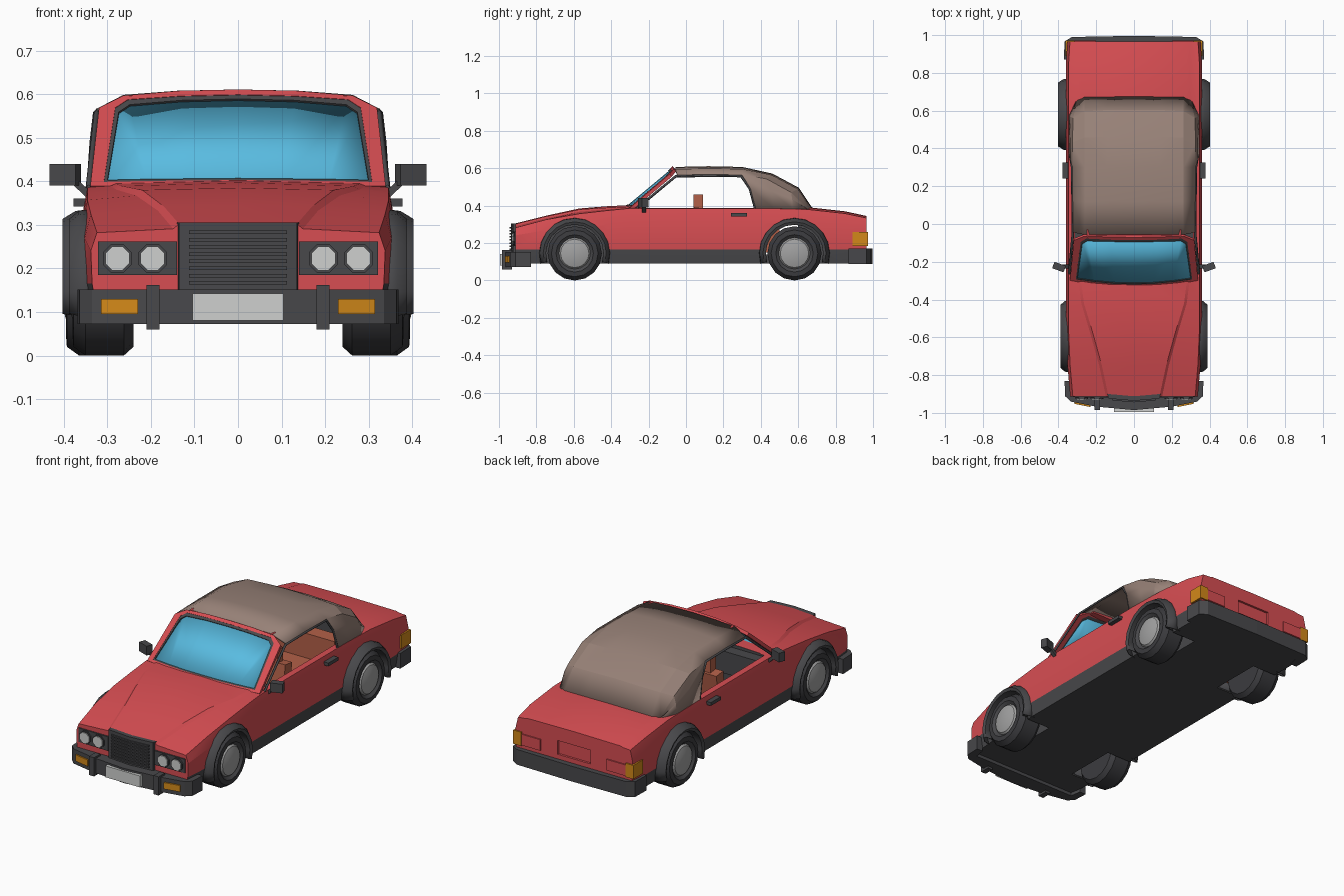
import bpy, bmesh, math
from mathutils import Matrix, Vector

if "Cube" in bpy.data.objects:
    bpy.data.objects.remove(bpy.data.objects["Cube"])

# ---------- colours ----------
def colour(name, r, g, b):
    m = bpy.data.materials.new(name)
    m.diffuse_color = (r, g, b, 1)
    m.use_nodes = True
    m.node_tree.nodes["Principled BSDF"].inputs["Base Color"].default_value = m.diffuse_color
    return m

RED = colour("red paint", .68, .075, .085)
DARK = colour("dark trim", .065, .065, .07)
TYRE = colour("tyre rubber", .045, .045, .05)
TAN = colour("tan fabric", .31, .22, .185)
GLASS = colour("blue glass", .1, .5, .75)
LIGHT = colour("pale grey", .62, .63, .62)
HUB = colour("hub grey", .36, .36, .36)
AMBER = colour("amber", .65, .25, .01)
SEAT = colour("seat leather", .45, .118, .065)

# ---------- helpers ----------
def make(name, verts, faces, mats, rule=None, smooth=None, thick=0):
    me = bpy.data.meshes.new(name)
    bm = bmesh.new()
    vs = [bm.verts.new(v) for v in verts]
    for f in faces:
        bm.faces.new([vs[i] for i in f])
    bmesh.ops.remove_doubles(bm, verts=bm.verts, dist=1e-5)
    bmesh.ops.recalc_face_normals(bm, faces=bm.faces)
    bm.to_mesh(me)
    bm.free()
    ob = bpy.data.objects.new(name, me)
    bpy.context.collection.objects.link(ob)
    for m in mats:
        me.materials.append(m)
    if rule:
        for p in me.polygons:
            p.material_index = rule(p)
    if thick:
        s = ob.modifiers.new("thickness", 'SOLIDIFY')
        s.thickness, s.offset = thick, 0
    if smooth:
        soften(ob, smooth)
    return ob

def soften(ob, deg):
    bpy.ops.object.select_all(action='DESELECT')
    ob.select_set(True)
    bpy.context.view_layer.objects.active = ob
    bpy.ops.object.shade_smooth_by_angle(angle=math.radians(deg))

def prism(name, plan, z0, z1, mat):
    """Plan outline (x, y) raised from z0 to z1."""
    n = len(plan)
    v = [(x, y, z) for z in (z0, z1) for x, y in plan]
    f = [(i, (i + 1) % n, n + (i + 1) % n, n + i) for i in range(n)]
    return make(name, v, f + [tuple(range(n)), tuple(range(n, 2 * n))], [mat])

def full(half):
    """Mirror a half plan; points on the centre line are kept once."""
    return half + [(-x, y) for x, y in reversed(half) if x > 0]

def box(name, x0, x1, y0, y1, z0, z1, mat):
    return prism(name, [(x0, y0), (x1, y0), (x1, y1), (x0, y1)], z0, z1, mat)

def both(fn, name, *args):
    for side, s in (("right", 1), ("left", -1)):
        fn(f"{side}_{name}", s, *args)

def lathe(name, prof, cy, cz, s, mats, a0=0, a1=360, n=14, rule=None, thick=0, smooth=35):
    """Spin (radius, x) points about the x axis."""
    k = len(prof)
    v = []
    for i in range(n + 1):
        a = math.radians(a0 + (a1 - a0) * i / n)
        v += [(s * x, cy + r * math.cos(a), cz + r * math.sin(a)) for r, x in prof]
    f = [(i*k+j, i*k+j+1, (i+1)*k+j+1, (i+1)*k+j) for i in range(n) for j in range(k - 1)]
    me_faces = []
    for q in f:   # points on the axis collapse to triangles
        if prof[q[0] % k][0] == 0:
            q = (q[0], q[1], q[2])
        elif prof[q[1] % k][0] == 0:
            q = (q[0], q[1], q[3])
        me_faces.append(q)
    return make(name, v, me_faces, mats, rule, smooth, thick)

# ---------- body shell: y, half width, edge z, crease x, crease z, centre z ----------
stations = [(-.912, .338, .282, .135, .302, .305), (-.75, .352, .325, .17, .342, .346),
            (-.57, .36, .357, .22, .38, .385), (-.42, .36, .374, .265, .389, .397),
            (-.30, .36, .386, .28, .395, .403), (0, .36, .386, .28, .388, .39),
            (.4, .36, .386, .28, .388, .39), (.65, .36, .38, .28, .389, .392),
            (.85, .36, .358, .28, .367, .37), (.965, .353, .334, .28, .342, .345)]
verts, faces = [], []
for y, w, ze, xc, zc, zm in stations:
    half = [(0, .09), (w - .015, .09), (w - .003, .165), (w, .165 + .65 * (ze - .165)),
            (w - .014, ze), (xc + .014, zc + .55 * (ze - zc)), (xc, zc), (0, zm)]
    ring = half + [(-x, z) for x, z in reversed(half) if x > 0]
    verts += [(x, y, z) for x, z in ring]
n = len(ring)
for i in range(len(stations) - 1):
    faces += [(i*n+j, i*n+(j+1) % n, (i+1)*n+(j+1) % n, (i+1)*n+j) for j in range(n)]
last = len(verts) - n
faces += [tuple(range(n)), tuple(range(last, last + n))]
body = make("body", verts, faces, [RED, DARK],
            lambda p: 1 if p.center.z < .15 and abs(p.normal.y) < .9 else 0)

# cut wheel wells, cabin and rear plate recess
WHEELS = [("front", -.595, 0), ("rear", .58, .015)]
cutters = [box("cabin_cut", -.312, .312, -.23, .6, .14, .6, DARK),
           box("recess_cut", -.1, .1, .953, 1.1, .195, .27, RED)]
for _, y, _ in WHEELS:
    for s in (1, -1):
        cutters.append(lathe("well_cut", [(0, .2), (.157, .2), (.157, .5), (0, .5)],
                             y, .145, s, [DARK], n=20))
for c in cutters:
    idx = 0 if c.name.startswith("recess") else 1
    c.data.materials.clear()
    c.data.materials.append(RED)
    c.data.materials.append(DARK)
    for p in c.data.polygons:
        p.material_index = idx
    m = body.modifiers.new("cut", 'BOOLEAN')
    m.operation, m.object, m.solver = 'DIFFERENCE', c, 'EXACT'
    bpy.context.view_layer.objects.active = body
    bpy.ops.object.modifier_apply(modifier=m.name)
    bpy.data.objects.remove(c)
soften(body, 18)

# ---------- wheels and arches ----------
def wheel(name, s, y, dx):
    prof = [(0, .24), (.125, .24), (.145, .262), (.145, .35), (.125, .378), (.1, .38),
            (.084, .366), (.076, .376), (.045, .385), (0, .387)]
    def rule(p):
        r = math.hypot(p.center.y - y, p.center.z - .145)
        if abs(p.center.x) < .3 + dx:
            return 0
        return 2 if r < .079 else 1 if r < .108 else 0
    lathe(name, [(r, x + dx) for r, x in prof], y, .145, s, [TYRE, DARK, HUB], n=16, rule=rule)

def arch(name, s, y, dx):
    prof = [(.155, .22), (.155, .38 + dx), (.168, .386 + dx), (.185, .365 + dx / 2), (.19, .33)]
    lathe(name, prof, y, .145, s, [DARK], -17, 197, 12, thick=.004)

for end, y, dx in WHEELS:
    both(wheel, end + "_wheel", y, dx)
    both(arch, end + "_arch", y, dx)

# ---------- windscreen ----------
def screen(x, z):
    return (x, -.322 + (z - .39) * 1.2 + .03 * (x / .3) ** 2, z)

def outline(xb, zb, xs, zs, xt, zt, top):
    h = [(0, zb + .004), (xb * .35, zb + .003), (xb * .7, zb + .002), (xb, zb),
         (xs, zs), (xt, zt), (xt * .52, top - .003), (0, top)]
    return [screen(x, z) for x, z in h] + [screen(-x, z) for x, z in h[6:0:-1]]

rings = [outline(.338, .382, .318, .562, .262, .59, .604),
         outline(.307, .392, .281, .562, .252, .581, .592),
         outline(.299, .397, .273, .553, .248, .57, .583)]
strip = [(i, (i + 1) % 14, 14 + (i + 1) % 14, 14 + i) for i in range(14)]
make("windscreen_frame", rings[0] + rings[1], strip, [RED], thick=.018)
make("windscreen_seal", rings[1] + rings[2], strip, [DARK], thick=.016)
pane = [(0, 1, 6, 7), (1, 2, 5, 6), (2, 3, 4, 5), (0, 13, 8, 7), (13, 12, 9, 8), (12, 11, 10, 9)]
make("windscreen_glass", rings[2], pane, [GLASS], smooth=30, thick=.006)
box("roof_header", -.25, .25, -.068, -.03, .58, .597, RED)

# ---------- fabric roof: centre (y, z), edge (x, y, z), base (y, z) ----------
roof = [((-.055, .602), (.32, -.045, .56), None), ((.12, .606), (.322, .12, .562), None),
        ((.30, .602), (.323, .30, .562), (.372, .384)), ((.46, .567), (.323, .43, .54), (.47, .384)),
        ((.60, .492), (.318, .56, .468), (.57, .382)), ((.672, .384), (.30, .65, .38), (.65, .38))]
verts, faces = [], []
for (yc, zc), (xe, ye, ze), base in roof:
    half = [(0, yc, zc), (.14, yc, zc - .003), (.262, yc - .15 * abs(yc - ye), zc - .28 * (zc - ze)), (xe, ye, ze)]
    yb, zb = base or (ye, ze)
    xb = .34 if yb < .6 else xe
    half += [((xe + xb) / 2 + .003, ye + .62 * (yb - ye), ze + .4 * (zb - ze)), (xb, yb, zb)]
    verts += half + [(-x, y, z) for x, y, z in half]
for i in range(len(roof) - 1):
    for j in range(5 if i >= 2 else 3):
        for o in (0, 6):
            a, b = i * 12 + o + j, (i + 1) * 12 + o + j
            last_side = i == len(roof) - 2 and j >= 3
            if last_side and j == 4:
                faces.append((a, a + 1, b))
            elif last_side:
                faces.append((a, a + 1, b))
            else:
                faces.append((a, a + 1, b + 1, b))
make("fabric_roof", verts, faces, [TAN], smooth=16, thick=.01)

# dark trim round each side opening
def side_trim(name, s):
    cu = bpy.data.curves.new(name, 'CURVE')
    cu.dimensions, cu.bevel_depth, cu.bevel_resolution = '3D', .007, 0
    pts = [(.343, -.262, .386), (.324, -.055, .557), (.325, .12, .56), (.326, .295, .558),
           (.334, .342, .49), (.341, .37, .386)]
    sp = cu.splines.new('POLY')
    sp.points.add(len(pts) - 1)
    for p, (x, y, z) in zip(sp.points, pts):
        p.co = (s * x, y, z, 1)
    cu.materials.append(DARK)
    bpy.context.collection.objects.link(bpy.data.objects.new(name, cu))
both(side_trim, "window_trim")

# ---------- cabin ----------
def front_seat(name, s):
    x = s * .155
    box(name + "_cushion", x - .1, x + .1, -.14, .07, .15, .24, SEAT)
    back = box(name + "_back", x - .1, x + .1, -.03, .03, 0, .19, SEAT)
    back.location, back.rotation_euler = (0, .05, .2), (-.12, 0, 0)
    box(name + "_headrest", x - .055, x + .055, .04, .09, .375, .46, SEAT)
both(front_seat, "seat")
box("rear_bench", -.29, .29, .26, .45, .15, .25, SEAT)
box("rear_backrest", -.29, .29, .42, .5, .2, .384, SEAT)
box("dashboard", -.311, .311, -.235, -.17, .26, .38, DARK)

# ---------- nose ----------
prism("grille", full([(0, -.936), (.135, -.924), (.14, -.9)]), .14, .305, DARK)
for i in range(8):
    z = .163 + i * .0165
    prism("grille_slat", full([(0, -.944), (.113, -.934), (.113, -.915)]), z, z + .008, DARK)

def headlights(name, s):
    prism(name + "_panel", [(s * x, y) for x, y in
          [(.14, -.921), (.322, -.917), (.322, -.9), (.14, -.9)]], .185, .262, DARK)
    for x in (.196, .277):
        for part, r, y, m in (("bezel", .036, -.926, DARK), ("lamp", .03, -.931, LIGHT)):
            pts = [(s * x + r * math.cos(math.pi * (i + .5) / 4), yy, .223 + r * math.sin(math.pi * (i + .5) / 4))
                   for yy in (y, -.905) for i in range(8)]
            f = [(i, (i + 1) % 8, 8 + (i + 1) % 8, 8 + i) for i in range(8)]
            make(f"{name}_{part}", pts, f + [tuple(range(8)), tuple(range(8, 16))], [m])
both(headlights, "headlight")

# ---------- bumpers ----------
prism("front_bumper", full([(0, -.985), (.2, -.967), (.335, -.94), (.364, -.912), (.368, -.83),
                            (.33, -.83), (.32, -.89), (0, -.89)]), .072, .152, DARK)
prism("rear_bumper", full([(0, .996), (.33, .99), (.368, .965), (.371, .87),
                           (.33, .87), (.32, .92), (0, .92)]), .087, .17, DARK)
box("number_plate", -.105, .105, -.995, -.965, .08, .142, LIGHT)

def bumper_parts(name, s):
    prism(name + "_indicator", [(s * x, y) for x, y in
          [(.23, -.969), (.315, -.952), (.315, -.92), (.23, -.92)]], .095, .13, AMBER)
    box(name + "_overrider", s * .18, s * .21, -.985, -.93, .06, .162, DARK)
both(bumper_parts, "bumper")

# ---------- rear lamps, handles, mirrors ----------
def side_parts(name, s):
    box(name + "_corner_lamp", s * .315, s * .363, .89, .972, .185, .26, AMBER)
    box(name + "_tail_lamp", s * .2, s * .314, .96, .972, .19, .25, RED)
    box(name + "_door_handle", s * .345, s * .378, .24, .325, .342, .36, DARK)
    house = box(name + "_mirror", -.032, .032, -.018, .018, -.025, .025, DARK)
    house.location, house.rotation_euler = (s * .397, -.228, .415), (0, 0, s * .35)
    stem = box(name + "_mirror_stem", -.028, .028, -.01, .01, -.008, .008, DARK)
    stem.location, stem.rotation_euler = (s * .363, -.225, .388), (0, -s * .75, 0)
both(side_parts, "side")
